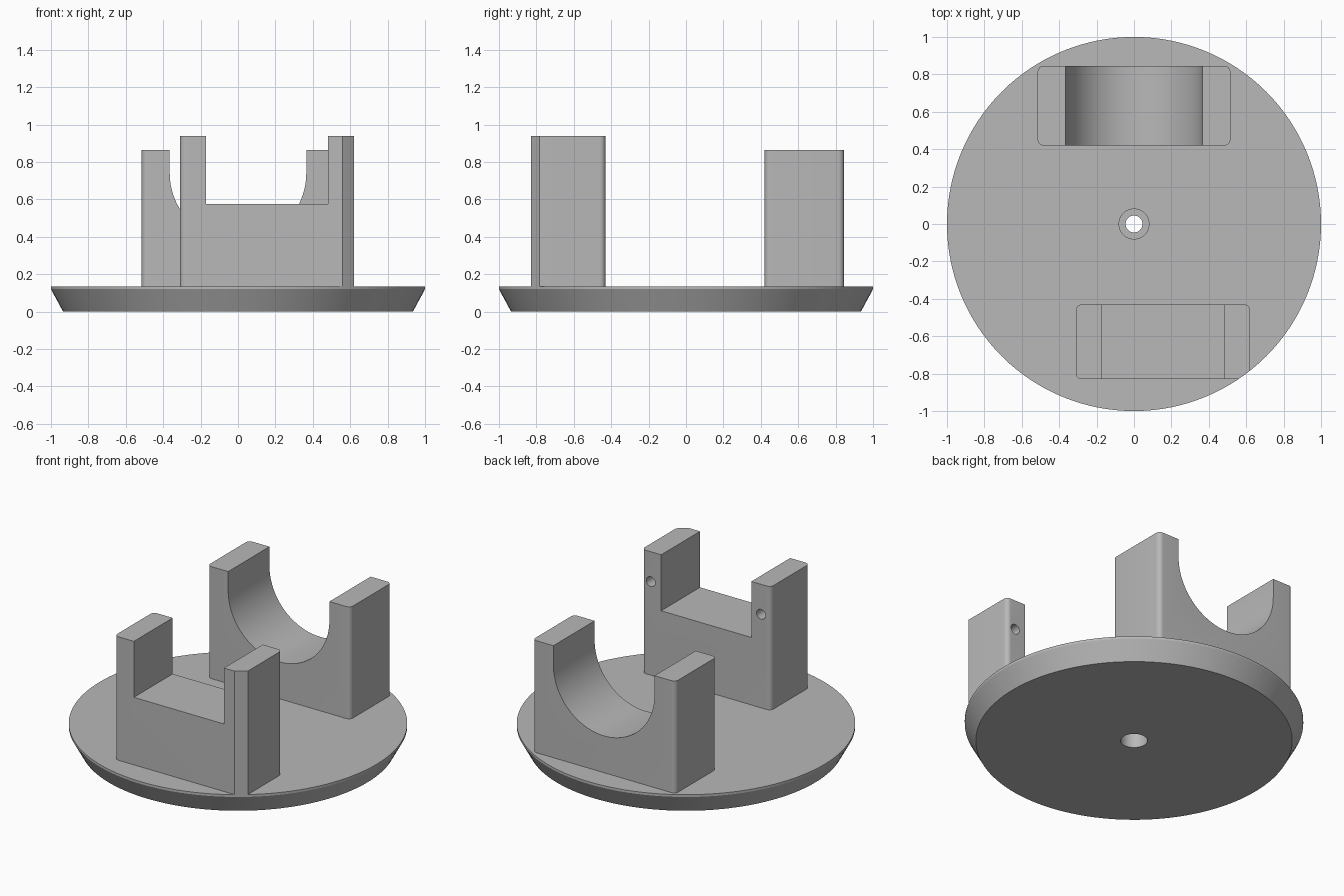
import bpy, bmesh, math

if "Cube" in bpy.data.objects:
    bpy.data.objects.remove(bpy.data.objects["Cube"])

grey = bpy.data.materials.new("light_grey")
grey.diffuse_color = (0.48, 0.48, 0.48, 1)
grey.use_nodes = True
grey.node_tree.nodes["Principled BSDF"].inputs["Base Color"].default_value = grey.diffuse_color


def finish(name, bm):
    bmesh.ops.recalc_face_normals(bm, faces=bm.faces)
    me = bpy.data.meshes.new(name)
    bm.to_mesh(me)
    bm.free()
    ob = bpy.data.objects.new(name, me)
    me.materials.append(grey)
    bpy.context.collection.objects.link(ob)
    return ob


def extrude(name, outline, place, offset):
    """Extrude a 2D outline; place maps each point to 3D."""
    bm = bmesh.new()
    face = bm.faces.new([bm.verts.new(place(p)) for p in outline])
    new = bmesh.ops.extrude_face_region(bm, geom=[face])["geom"]
    bmesh.ops.translate(bm, vec=offset, verts=[g for g in new if isinstance(g, bmesh.types.BMVert)])
    return finish(name, bm)


def arc(cx, cy, r, a0, a1, n):
    return [(cx + r * math.cos(math.radians(a0 + (a1 - a0) * i / n)),
             cy + r * math.sin(math.radians(a0 + (a1 - a0) * i / n))) for i in range(n + 1)]


def rounded_block(name, x0, x1, y0, y1, top, r=0.03):
    pts = (arc(x1 - r, y1 - r, r, 0, 90, 8) + arc(x0 + r, y1 - r, r, 90, 180, 8)
           + arc(x0 + r, y0 + r, r, 180, 270, 8) + arc(x1 - r, y0 + r, r, 270, 360, 8))
    return extrude(name, pts, lambda p: (p[0], p[1], 0.125), (0, 0, top - 0.125))


def apply_boolean(ob, cutter, op="DIFFERENCE"):
    mod = ob.modifiers.new("cut", "BOOLEAN")
    mod.operation, mod.object, mod.solver = op, cutter, "EXACT"
    bpy.context.view_layer.objects.active = ob
    bpy.ops.object.modifier_apply(modifier=mod.name)
    bpy.data.objects.remove(cutter)


def side_cut(ob, outline, y0, y1):
    apply_boolean(ob, extrude("cutter", outline, lambda p: (p[0], y0, p[1]), (0, y1 - y0, 0)))


# Round base: closed lathe profile with a stepped centre bore
profile = [(0.08, 0), (0.935, 0), (1, 0.12), (1, 0.135), (0.08, 0.135),
           (0.08, 0.125), (0.045, 0.125), (0.045, 0.105), (0.08, 0.105)]
N = 128
bm = bmesh.new()
rings = [[bm.verts.new((r * math.cos(2 * math.pi * i / N), r * math.sin(2 * math.pi * i / N), z))
          for r, z in profile] for i in range(N)]
for i in range(N):
    a, b = rings[i], rings[(i + 1) % N]
    for j in range(len(profile)):
        k = (j + 1) % len(profile)
        bm.faces.new((a[j], b[j], b[k], a[k]))
base = finish("round_base", bm)

# Front support: square notch, outer corner trimmed to the base edge
front = rounded_block("front_support", -0.31, 0.62, -0.83, -0.43, 0.94)
side_cut(front, [(-0.17, 0.575), (0.48, 0.575), (0.48, 1.1), (-0.17, 1.1)], -1, -0.3)
disc = extrude("trim", arc(0, 0, 1, 0, 360, 128)[:-1], lambda p: (p[0], p[1], 0), (0, 0, 1.2))
apply_boolean(front, disc, "INTERSECT")
# Screw holes in the inner face of both arms
for x in (-0.24, 0.555):
    side_cut(front, arc(x, 0.745, 0.032, 0, 360, 24)[:-1], -0.65, -0.35)

# Rear support: U-shaped cradle
rear = rounded_block("rear_cradle", -0.515, 0.515, 0.42, 0.845, 0.865)
side_cut(rear, arc(0, 0.74, 0.365, 180, 360, 48) + [(0.365, 1.1), (-0.365, 1.1)], 0.3, 1)

# Smooth curved surfaces, keep hard edges
for ob in (base, front, rear):
    bpy.ops.object.select_all(action="DESELECT")
    ob.select_set(True)
    bpy.context.view_layer.objects.active = ob
    bpy.ops.object.shade_smooth_by_angle(angle=math.radians(25))
